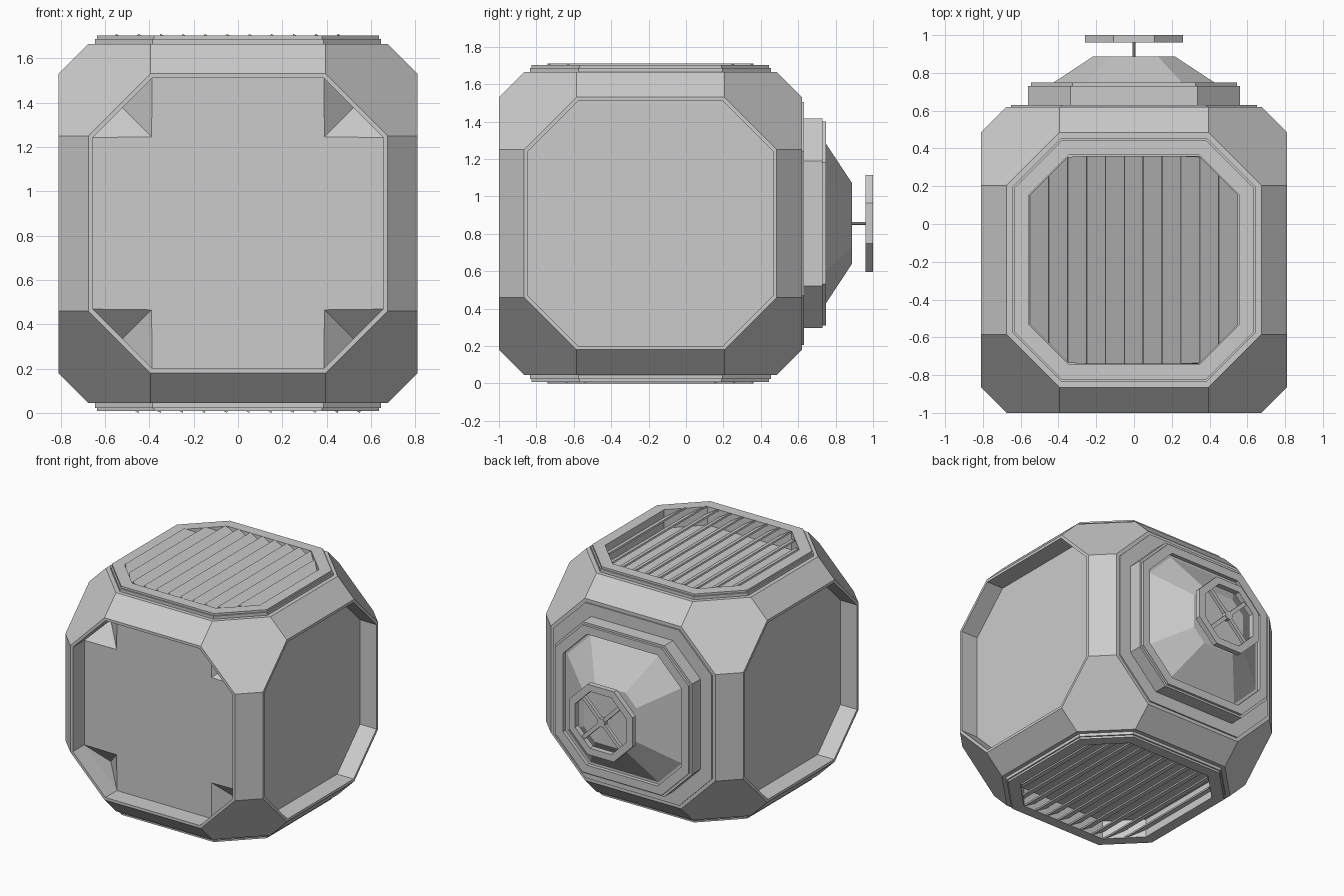
import bpy, bmesh
from math import pi
from itertools import permutations, product
from mathutils import Matrix, Vector

if "Cube" in bpy.data.objects:
    bpy.data.objects.remove(bpy.data.objects["Cube"])

CENTER = Matrix.Translation((0, -0.19, 0.855))
A, B, D = 0.675, 0.395, 0.81          # face octagon half size, half flat, distance from centre
FRONT, BACK = Matrix.Rotation(pi/2, 4, 'X'), Matrix.Rotation(-pi/2, 4, 'X')
RIGHT, LEFT = Matrix.Rotation(pi/2, 4, 'Y'), Matrix.Rotation(-pi/2, 4, 'Y')
TOP, BOTTOM = Matrix.Identity(4), Matrix.Rotation(pi, 4, 'Y')


def finish(name, bm, side=TOP, recalc=False):
    if recalc:
        bmesh.ops.recalc_face_normals(bm, faces=bm.faces)
    me = bpy.data.meshes.new(name)
    bm.to_mesh(me)
    bm.free()
    ob = bpy.data.objects.new(name, me)
    ob.matrix_world = CENTER @ side
    bpy.context.collection.objects.link(ob)
    return ob


def ring(bm, a, b, z):
    pts = [(a, -b), (a, b), (b, a), (-b, a), (-a, b), (-a, -b), (-b, -a), (b, -a)]
    return [bm.verts.new((x, y, z)) for x, y in pts]


def loft(bm, profile, cap=True, closed=False):
    """Skin octagon rings (half, flat, height), outermost first."""
    rings = [ring(bm, *p) for p in profile]
    pairs = list(zip(rings, rings[1:]))
    if closed:
        pairs.append((rings[-1], rings[0]))
    for r, s in pairs:
        for i in range(8):
            j = (i + 1) % 8
            bm.faces.new((r[i], r[j], s[j], s[i]))
    if cap:
        bm.faces.new(rings[-1])
    return rings[-1]


def prism(bm, quad, half):
    """Quad section in x/z, extruded along y with a half length per point."""
    lo = [bm.verts.new((x, -h, z)) for (x, z), h in zip(quad, half)]
    hi = [bm.verts.new((x, h, z)) for (x, z), h in zip(quad, half)]
    bm.faces.new(lo)
    bm.faces.new(hi[::-1])
    for i in range(4):
        j = (i + 1) % 4
        bm.faces.new((lo[i], hi[i], hi[j], lo[j]))


# Shell: chamfered cube with the six octagons left open
bm = bmesh.new()
for p in permutations((A, B, D)):
    for s in product((-1, 1), repeat=3):
        bm.verts.new([c * k for c, k in zip(p, s)])
bmesh.ops.convex_hull(bm, input=bm.verts)
bmesh.ops.dissolve_limit(bm, angle_limit=0.02, verts=bm.verts, edges=bm.edges)
bm.normal_update()
bmesh.ops.delete(bm, geom=[f for f in bm.faces if max(abs(c) for c in f.normal) > 0.99],
                 context='FACES_ONLY')
finish("shell", bm)

# Recessed side panels
recess = [(A, B, D), (0.655, 0.387, D), (0.655, 0.387, D - 0.135)]
for name, side in (("right_panel", RIGHT), ("left_panel", LEFT)):
    bm = bmesh.new()
    loft(bm, recess)
    finish(name, bm, side)

# Front panel with a sloped pocket in each corner
bm = bmesh.new()
r = loft(bm, recess, cap=False)
floor = []
for i in range(0, 8, 2):
    p, q = r[i + 1], r[(i + 2) % 8]
    sx, sy = (1 if p.co.x + q.co.x > 0 else -1), (1 if p.co.y + q.co.y > 0 else -1)
    inner = bm.verts.new((0.39 * sx, 0.39 * sy, D - 0.135))
    deep = bm.verts.new((0.525 * sx, 0.525 * sy, D - 0.26))
    bm.faces.new((inner, p, deep))
    bm.faces.new((q, inner, deep))
    bm.faces.new((p, q, deep))
    floor += [r[i], p, inner]
    if q is r[0]:
        continue
    floor.append(q)
# remove repeated corners while keeping order
bm.faces.new(list(dict.fromkeys(floor)))
finish("front_panel", bm, FRONT)

# Vents on top and bottom: stepped frame and slanted slats
for name, side in (("top", TOP), ("bottom", BOTTOM)):
    bm = bmesh.new()
    loft(bm, [(A, B, D), (0.645, 0.385, D), (0.645, 0.385, D + 0.022), (0.635, 0.38, D + 0.022),
              (0.635, 0.38, D + 0.037), (0.555, 0.345, D + 0.037), (0.555, 0.345, D - 0.1)])
    finish(name + "_vent_frame", bm, side)
    bm = bmesh.new()
    for i in range(11):
        x0 = -0.55 + 0.1 * i
        x1 = x0 + 0.1
        quad = [(x0, 0.855), (x1, 0.795), (x1 - 0.008, 0.786), (x0 - 0.004, 0.845)]
        prism(bm, quad, [min(0.55, 0.895 - min(abs(x), 0.555)) for x, _ in quad])
    finish(name + "_vent_slats", bm, side, True)

# Back hatch: lip, block, rim groove and tapered cover
bm = bmesh.new()
loft(bm, [(A, B, D), (0.65, 0.385, D), (0.65, 0.385, D + 0.01), (0.56, 0.335, D + 0.01),
          (0.56, 0.335, 0.92), (0.545, 0.325, 0.92), (0.545, 0.325, 0.938), (0.485, 0.29, 0.938),
          (0.485, 0.29, 0.91), (0.47, 0.28, 0.91), (0.215, 0.125, 1.078)])
finish("back_hatch", bm, BACK)

# Hatch wheel: stem, octagonal ring, hub and crossed spokes
bm = bmesh.new()
loft(bm, [(0.008, 0.0035, 1.07), (0.008, 0.0035, 1.16)])
finish("wheel_stem", bm, BACK)
bm = bmesh.new()
loft(bm, [(0.26, 0.108, 1.15), (0.26, 0.108, 1.19), (0.21, 0.087, 1.19), (0.21, 0.087, 1.15)],
     cap=False, closed=True)
finish("wheel_ring", bm, BACK)
bm = bmesh.new()
loft(bm, [(0.001, 0.0005, 1.15), (0.03, 0.0125, 1.15), (0.03, 0.0125, 1.188)])
finish("wheel_hub", bm, BACK)
for k in (1, 3):
    bm = bmesh.new()
    w = 0.014
    prism(bm, [(-w, 1.157), (w, 1.157), (w, 1.182), (-w, 1.182)], [0.215] * 4)
    finish("wheel_spoke", bm, BACK @ Matrix.Rotation(k * pi / 4, 4, 'Z'), True)
